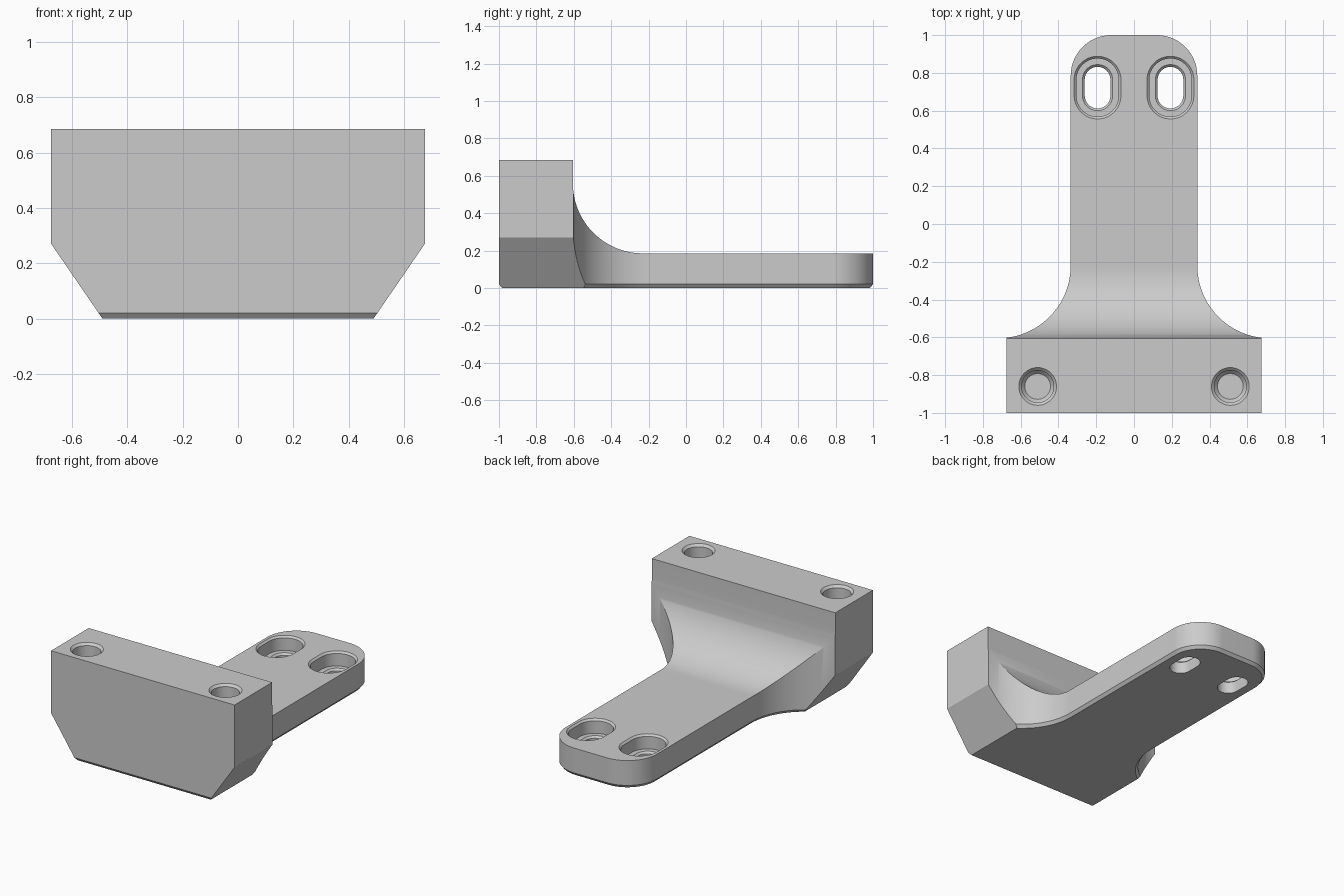
import bpy, bmesh, math
from mathutils import Vector

if "Cube" in bpy.data.objects:
    bpy.data.objects.remove(bpy.data.objects["Cube"])

grey = bpy.data.materials.new("grey plastic")
grey.diffuse_color = (0.6, 0.6, 0.6, 1)
grey.use_nodes = True
grey.node_tree.nodes["Principled BSDF"].inputs["Base Color"].default_value = grey.diffuse_color


def arc(cx, cy, r, a0, a1, n=24):
    return [(cx + r * math.cos(math.radians(a0 + (a1 - a0) * i / n)),
             cy + r * math.sin(math.radians(a0 + (a1 - a0) * i / n))) for i in range(n + 1)]


def slot(cx, cy, r, half):
    """Counter-clockwise obround ring; half = 0 gives a circle."""
    return arc(cx, cy + half, r, 0, 180) + arc(cx, cy - half - 1e-5, r, 180, 360)


def inset(ring, d):
    """Offset a counter-clockwise ring inwards with mitred corners."""
    out = []
    for i, p in enumerate(ring):
        a, b, c = Vector(ring[i - 1]), Vector(p), Vector(ring[(i + 1) % len(ring)])
        e, f = (b - a).normalized(), (c - b).normalized()
        n, m = Vector((-e.y, e.x)), Vector((-f.y, f.x))
        out.append(tuple(b + (n + m) * (d / (1 + n.dot(m)))))
    return out


def loft(name, rings):
    """Closed solid through equally sized rings of 3D points."""
    bm = bmesh.new()
    loops = [[bm.verts.new(p) for p in ring] for ring in rings]
    n = len(loops[0])
    for lo, hi in zip(loops, loops[1:]):
        for i in range(n):
            j = (i + 1) % n
            bm.faces.new((lo[i], lo[j], hi[j], hi[i]))
    bm.faces.new(loops[0][::-1])
    bm.faces.new(loops[-1])
    bmesh.ops.recalc_face_normals(bm, faces=bm.faces)
    me = bpy.data.meshes.new(name)
    bm.to_mesh(me)
    bm.free()
    me.materials.append(grey)
    ob = bpy.data.objects.new(name, me)
    bpy.context.collection.objects.link(ob)
    return ob


def flat(ring, z):
    return [(x, y, z) for x, y in ring]


def combine(body, tool, operation):
    """Apply a boolean and discard the tool."""
    bpy.context.view_layer.objects.active = body
    mod = body.modifiers.new("cut", 'BOOLEAN')
    mod.operation, mod.solver, mod.object = operation, 'EXACT', tool
    bpy.ops.object.modifier_apply(modifier=mod.name)
    bpy.data.objects.remove(tool)


TOP, ARM = 0.685, 0.185

# plan outline: wide block, concave flare, arm with rounded end
end = math.degrees(math.acos(0.045 / 0.385))
right = [(0.675, -1), (0.675, -0.605)]
right += arc(0.72, -0.22, 0.385, 180 + end, 180)
right += arc(0.12, 0.785, 0.215, 0, 90)
plan = right + [(-x, y) for x, y in reversed(right)]
bracket = loft("bracket", [flat(inset(plan, 0.016), 0), flat(plan, 0.02), flat(plan, 0.8)])

# side profile: tall block sweeping down to the arm
side = [(-1.1, -0.1), (1.1, -0.1), (1.1, ARM)]
side += arc(-0.23, ARM + 0.375, 0.375, 270, 180) + [(-0.605, TOP), (-1.1, TOP)]
combine(bracket, loft("side_profile", [[(x, y, z) for y, z in side] for x in (-1, 1)]), 'INTERSECT')

# front profile: sloping lower sides
slope = 0.185 / 0.27
lo, hi = 0.49 - 0.1 * slope, 0.49 + 0.9 * slope
front = [(-lo, -0.1), (lo, -0.1), (hi, 0.9), (-hi, 0.9)]
combine(bracket, loft("front_profile", [[(x, y, z) for x, z in front] for y in (-1.2, 1.2)]), 'INTERSECT')

for s in (-1, 1):
    # counterbored mounting slot with chamfered rims
    def ring(r, z):
        return flat(slot(s * 0.193, 0.722, r, 0.042), z)
    combine(bracket, loft("slot_cutter", [
        ring(0.068, -0.1), ring(0.068, 0.078), ring(0.080, 0.09), ring(0.112, 0.09),
        ring(0.112, ARM - 0.012), ring(0.124, ARM), ring(0.124, 0.3)]), 'DIFFERENCE')

    # blind screw hole in the block
    def hole(r, z):
        return flat(slot(s * 0.51, -0.86, r, 0), z)
    combine(bracket, loft("hole_cutter", [
        hole(0.068, 0.36), hole(0.085, 0.38), hole(0.085, TOP - 0.015),
        hole(0.1, TOP), hole(0.1, 0.9)]), 'DIFFERENCE')

bpy.ops.object.select_all(action='DESELECT')
bracket.select_set(True)
bpy.context.view_layer.objects.active = bracket
bpy.ops.object.shade_smooth_by_angle(angle=math.radians(25))
